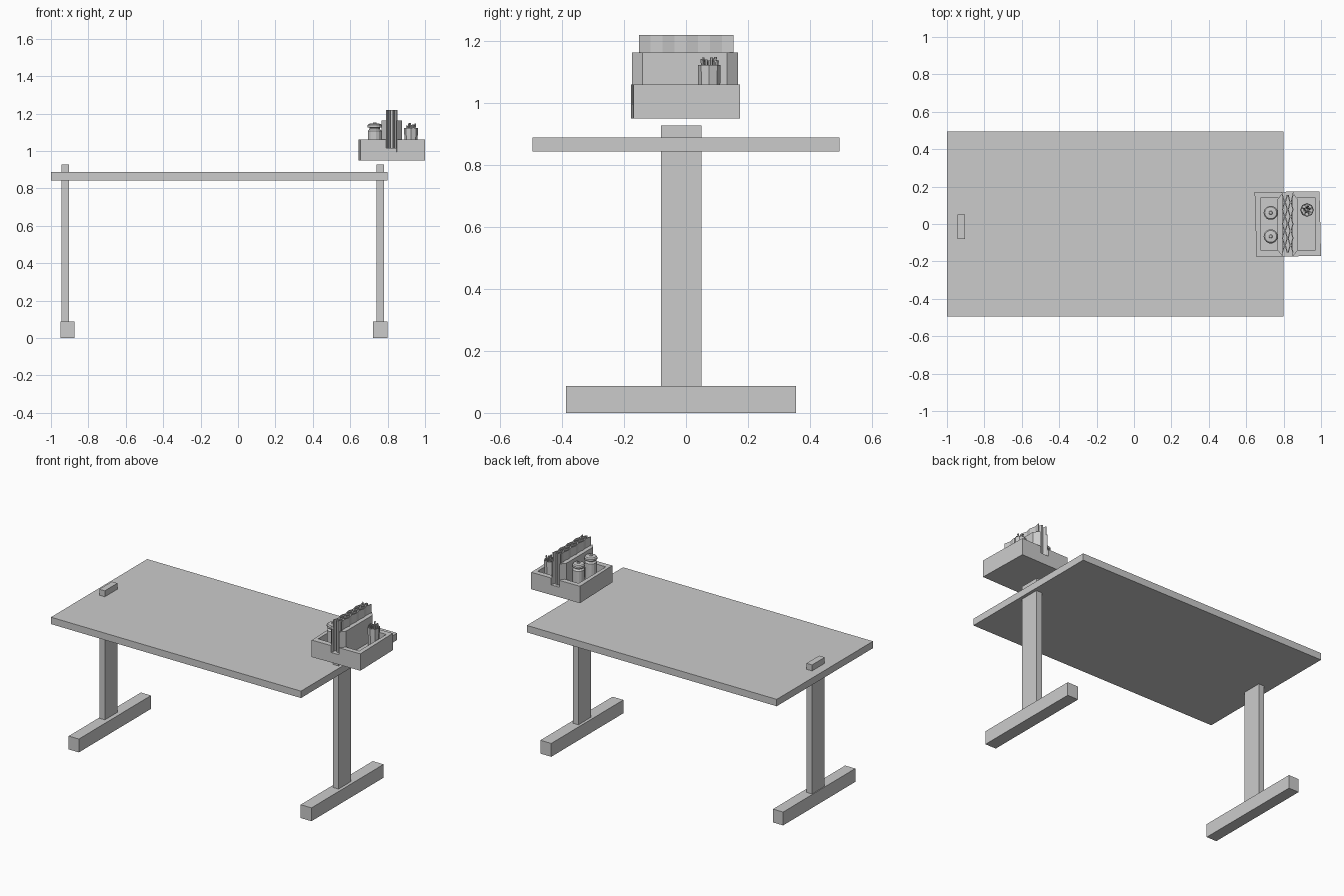
import bpy, bmesh, math, random
from mathutils import Vector

if "Cube" in bpy.data.objects:
    bpy.data.objects.remove(bpy.data.objects["Cube"])
random.seed(4)


def mesh_object(name, bm):
    bmesh.ops.recalc_face_normals(bm, faces=bm.faces[:])
    me = bpy.data.meshes.new(name)
    bm.to_mesh(me)
    bm.free()
    ob = bpy.data.objects.new(name, me)
    bpy.context.collection.objects.link(ob)
    return ob


def prism(name, outline, z0, z1):
    """Extrude a plan outline from z0 to z1."""
    bm = bmesh.new()
    face = bm.faces.new([bm.verts.new((x, y, z0)) for x, y in outline])
    new = bmesh.ops.extrude_face_region(bm, geom=[face])["geom"]
    for v in new:
        if isinstance(v, bmesh.types.BMVert):
            v.co.z = z1
    return mesh_object(name, bm)


def box(name, x0, x1, y0, y1, z0, z1):
    return prism(name, [(x0, y0), (x1, y0), (x1, y1), (x0, y1)], z0, z1)


def lathe(name, x, y, profile, sides):
    """Stack rings of (radius, z) and cap both ends."""
    bm = bmesh.new()
    rings = []
    for r, z in profile:
        angles = [2 * math.pi * i / sides for i in range(sides)]
        rings.append([bm.verts.new((x + r * math.cos(a), y + r * math.sin(a), z)) for a in angles])
    for a, b in zip(rings, rings[1:]):
        for i in range(sides):
            j = (i + 1) % sides
            bm.faces.new((a[i], a[j], b[j], b[i]))
    bm.faces.new(rings[0][::-1])
    bm.faces.new(rings[-1])
    return mesh_object(name, bm)


def rod(name, p, q, r, sides=6):
    p, q = Vector(p), Vector(q)
    bm = bmesh.new()
    bmesh.ops.create_cone(bm, cap_ends=True, segments=sides, radius1=r, radius2=r, depth=(q - p).length)
    rot = (q - p).to_track_quat('Z', 'Y')
    for v in bm.verts:
        v.co = rot @ v.co + (p + q) / 2
    return mesh_object(name, bm)


def cut(target, cutter):
    m = target.modifiers.new("cut", 'BOOLEAN')
    m.operation, m.solver, m.object = 'DIFFERENCE', 'EXACT', cutter
    cutter.hide_render = True
    cutter.hide_set(True)


# Table: top, two posts poking through it, two feet
box("table_top", -1.0, 0.8, -0.495, 0.495, 0.843, 0.888)
for side, px, fx0, fx1 in (("left", -0.943, -0.948, -0.875), ("right", 0.74, 0.722, 0.8)):
    box(side + "_post", px, px + 0.04, -0.08, 0.05, 0.004, 0.927)
    box(side + "_foot", fx0, fx1, -0.387, 0.355, 0.0, 0.087)

# Caddy tray, slightly skewed, with two pockets and a notch for the cards
tray = prism("caddy_tray", [(0.655, -0.177), (1.0, -0.17), (0.992, 0.175), (0.645, 0.17)], 0.95, 1.06)
cut(tray, box("left_pocket_cutter", 0.675, 0.78, -0.14, 0.14, 1.0, 1.1))
cut(tray, box("right_pocket_cutter", 0.865, 0.97, -0.14, 0.14, 1.0, 1.1))
cut(tray, box("card_notch_cutter", 0.79, 0.85, -0.2, 0.2, 1.015, 1.1))

# Chamfered holder plates on either side of the cards
for name, inner, outer in (("left_holder_plate", 0.795, 0.768), ("right_holder_plate", 0.848, 0.876)):
    prism(name, [(inner, -0.174), (outer, -0.14), (outer, 0.132), (inner, 0.168)], 0.995, 1.163)

# Folded cards standing between the plates
for k in range(4):
    n = 9
    centre = 0.799 + k * 0.0153
    line = []
    for i in range(n):
        line.append((centre + (0.005 if (i + k) % 2 else -0.005), -0.152 + 0.306 * i / (n - 1)))
    outline = [(x - 0.003, y) for x, y in line] + [(x + 0.003, y) for x, y in reversed(line)]
    prism("folded_card_%d" % (k + 1), outline, 1.015, 1.22)

# Two lidded shakers
for k, y in enumerate((0.06, -0.066)):
    lathe("shaker_%d" % (k + 1), 0.731, y,
          [(0.036, 1.0), (0.036, 1.108), (0.028, 1.118), (0.028, 1.124), (0.038, 1.126),
           (0.038, 1.138), (0.032, 1.145), (0.01, 1.147), (0.008, 1.152)], 14)

# Paneled cup holding a bunch of sticks
lathe("stick_cup", 0.925, 0.075, [(0.034, 1.0), (0.037, 1.123), (0.032, 1.123), (0.03, 1.03)], 8)
for k in range(12):
    a, r = k * 2.4, 0.007 * math.sqrt(k)
    dx, dy = r * math.cos(a), r * math.sin(a)
    rod("stick_%d" % (k + 1), (0.925 + dx * 0.7, 0.075 + dy * 0.7, 1.03),
        (0.925 + dx * 1.2, 0.075 + dy * 1.2, 1.133 + random.random() * 0.017), 0.005)
